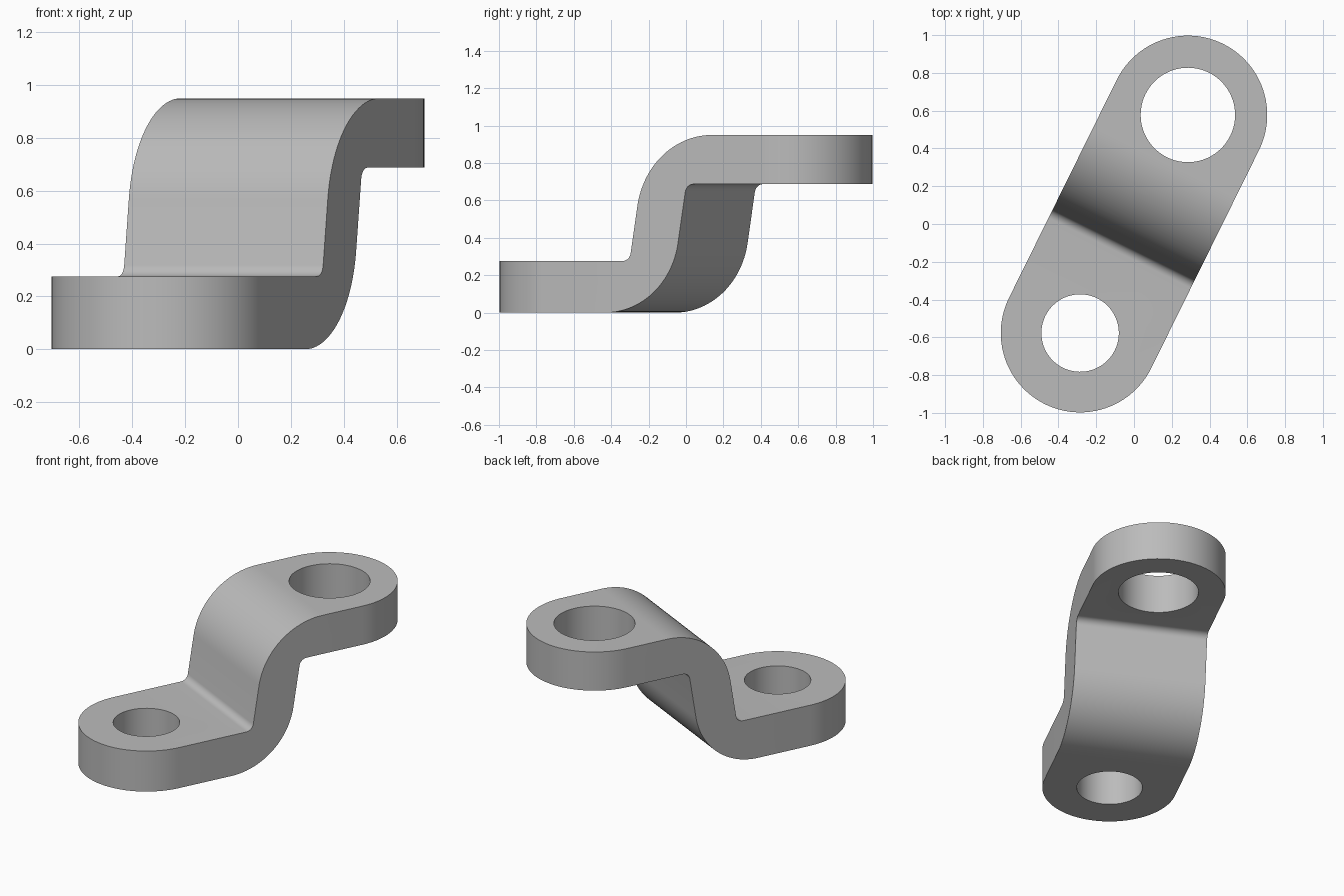
import bpy
import bmesh
from math import sin, cos, tan, pi, radians
from mathutils import Matrix

default = bpy.data.objects.get("Cube")
if default:
    bpy.data.objects.remove(default, do_unlink=True)

HEIGHT = 0.95
END_RADIUS = 0.42
END_OFFSET = 0.644        # hole centre distance from the middle
LEAN = radians(9)         # tilt of the riser from vertical
TURN = radians(26.3)      # strap direction, turned from the y axis


def arc(cx, cy, r, start, end, steps):
    """Points along an arc, angles in radians."""
    return [(cx + r * cos(start + (end - start) * i / steps),
             cy + r * sin(start + (end - start) * i / steps))
            for i in range(steps + 1)]


def prism(name, outline, axis, low, high):
    """Extrude a closed outline along x (outline is y, z) or z (outline is x, y)."""
    bm = bmesh.new()
    place = (lambda a, b: (low, a, b)) if axis == "x" else (lambda a, b: (a, b, low))
    face = bm.faces.new([bm.verts.new(place(*p)) for p in outline])
    moved = bmesh.ops.extrude_face_region(bm, geom=[face])["geom"]
    shift = (high - low, 0, 0) if axis == "x" else (0, 0, high - low)
    bmesh.ops.translate(bm, vec=shift,
                        verts=[v for v in moved if isinstance(v, bmesh.types.BMVert)])
    bmesh.ops.recalc_face_normals(bm, faces=bm.faces)
    mesh = bpy.data.meshes.new(name)
    bm.to_mesh(mesh)
    bm.free()
    obj = bpy.data.objects.new(name, mesh)
    bpy.context.scene.collection.objects.link(obj)
    return obj


# Side profile of the stepped strap
FILLET = 0.05
LOW_TOP, HIGH_BOTTOM = 0.276, 0.687
reach = FILLET * tan((pi / 2 - LEAN) / 2)
big_top = (0.362, 0.50, 0.45)
big_bottom = (-0.275, 0.44, 0.44)


def wall(centre, side, z):
    """Position of the sloped riser at height z, tangent to a large bend."""
    y0 = centre[0] + side * centre[2] * cos(LEAN)
    z0 = centre[1] - side * centre[2] * sin(LEAN)
    return y0 + (z - z0) * tan(LEAN)


low_corner = wall(big_top, -1, LOW_TOP)
high_corner = wall(big_bottom, 1, HIGH_BOTTOM)
profile = [(-1.2, 0)]
profile += arc(*big_bottom, -pi / 2, -LEAN, 24)
profile += arc(high_corner + reach, HIGH_BOTTOM - FILLET, FILLET, pi - LEAN, pi / 2, 8)
profile += [(1.2, HIGH_BOTTOM), (1.2, HEIGHT)]
profile += arc(*big_top, pi / 2, pi - LEAN, 24)
profile += arc(low_corner - reach, LOW_TOP + FILLET, FILLET, -LEAN, -pi / 2, 8)
profile += [(-1.2, LOW_TOP)]
strap = prism("stepped_bracket", profile, "x", -0.6, 0.6)

# Rounded plan outline and the two bolt holes
plan = (arc(0, END_OFFSET, END_RADIUS, 0, pi, 48)
        + arc(0, -END_OFFSET, END_RADIUS, pi, 2 * pi, 48))
cutters = [("INTERSECT", prism("plan_cutter", plan, "z", -0.5, 1.5))]
for name, y, r in (("large_hole_cutter", END_OFFSET, 0.25),
                   ("small_hole_cutter", -END_OFFSET, 0.205)):
    circle = arc(0, y, r, 0, 2 * pi, 72)[:-1]
    cutters.append(("DIFFERENCE", prism(name, circle, "z", -0.5, 1.5)))

for operation, cutter in cutters:
    cutter.hide_render = True
    mod = strap.modifiers.new(cutter.name, "BOOLEAN")
    mod.operation = operation
    mod.solver = "EXACT"
    mod.object = cutter

# Bake the cuts and remove the helpers
graph = bpy.context.evaluated_depsgraph_get()
baked = bpy.data.meshes.new_from_object(strap.evaluated_get(graph))
strap.modifiers.clear()
strap.data = baked
for operation, cutter in cutters:
    bpy.data.objects.remove(cutter, do_unlink=True)
baked.transform(Matrix.Rotation(-TURN, 4, "Z"))

# Plain grey metal
grey = bpy.data.materials.new("plain_grey")
grey.use_nodes = True
colour = (0.5, 0.5, 0.5, 1)
grey.diffuse_color = colour
grey.node_tree.nodes["Principled BSDF"].inputs["Base Color"].default_value = colour
baked.materials.clear()
baked.materials.append(grey)

bpy.ops.object.select_all(action="DESELECT")
strap.select_set(True)
bpy.context.view_layer.objects.active = strap
bpy.ops.object.shade_smooth_by_angle(angle=radians(30))
